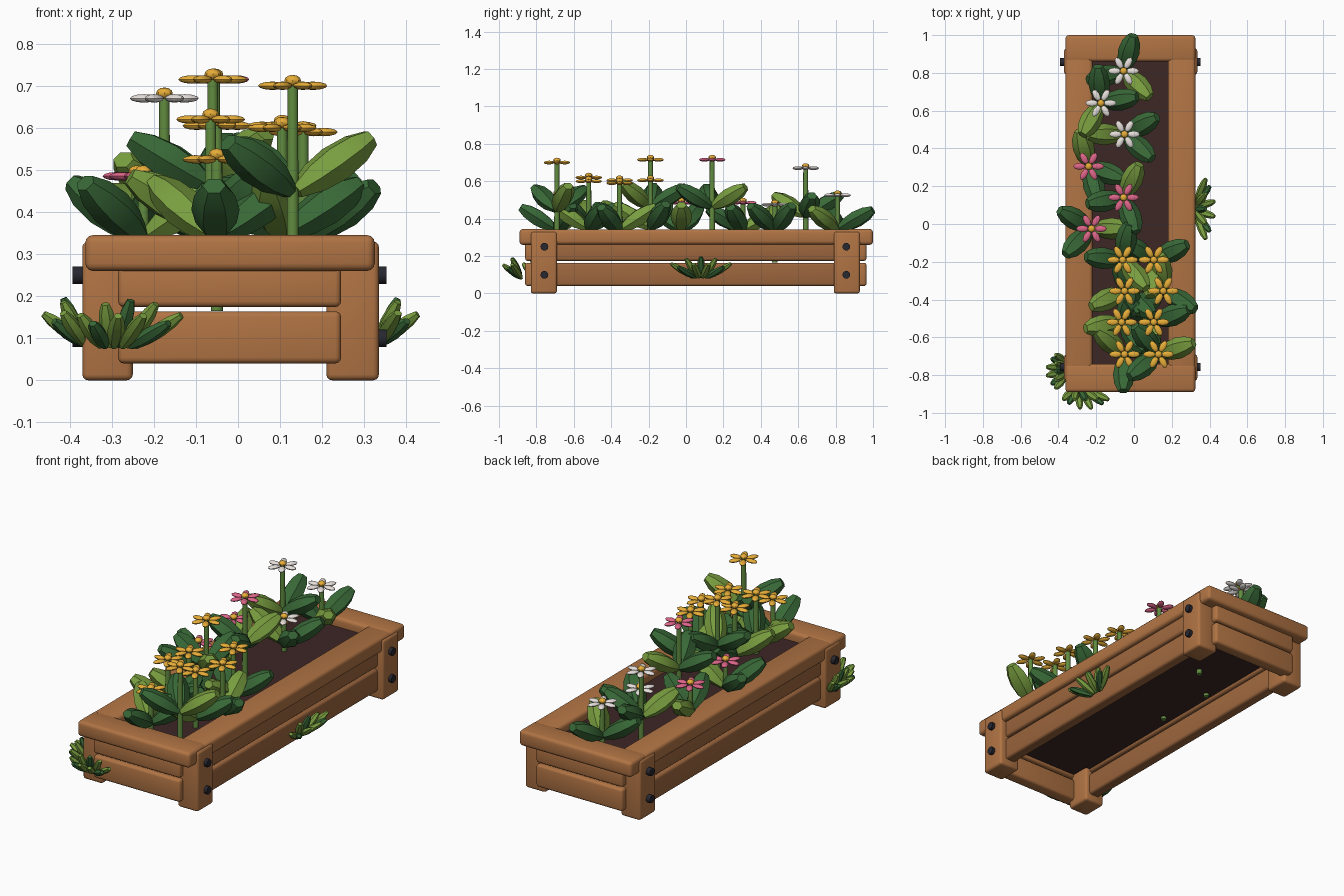
import bpy, bmesh, math, random
from mathutils import Vector, Matrix

if "Cube" in bpy.data.objects:
    bpy.data.objects.remove(bpy.data.objects["Cube"])

random.seed(4)


def mat(name, rgb):
    m = bpy.data.materials.new(name)
    m.diffuse_color = (*rgb, 1)
    m.use_nodes = True
    m.node_tree.nodes["Principled BSDF"].inputs["Base Color"].default_value = m.diffuse_color
    return m


WOOD = mat("wood", (0.44, 0.175, 0.058))
WOOD_DARK = mat("plank_wood", (0.34, 0.135, 0.048))
IRON = mat("iron", (0.02, 0.02, 0.03))
SOIL = mat("soil", (0.045, 0.02, 0.018))
DARK = mat("dark_leaf", (0.04, 0.14, 0.038))
LIGHT = mat("light_leaf", (0.19, 0.34, 0.05))
STEM = mat("stem_green", (0.12, 0.26, 0.05))
WHITE = mat("white_petal", (0.8, 0.75, 0.72))
PINK = mat("pink_petal", (0.72, 0.13, 0.25))
YELLOW = mat("yellow_petal", (0.8, 0.42, 0.04))


def finish(name, bm, material, angle=40):
    bmesh.ops.recalc_face_normals(bm, faces=bm.faces)
    me = bpy.data.meshes.new(name)
    bm.to_mesh(me)
    bm.free()
    me.materials.append(material)
    ob = bpy.data.objects.new(name, me)
    bpy.context.collection.objects.link(ob)
    bpy.ops.object.select_all(action='DESELECT')
    ob.select_set(True)
    bpy.context.view_layer.objects.active = ob
    bpy.ops.object.shade_smooth_by_angle(angle=math.radians(angle))
    return ob


def box(name, x, y, z, material, bevel=0.014):
    lo, hi = Vector((x[0], y[0], z[0])), Vector((x[1], y[1], z[1]))
    bm = bmesh.new()
    bmesh.ops.create_cube(bm, size=1, matrix=Matrix.Translation((lo + hi) / 2) @ Matrix.Diagonal((*(hi - lo), 1)))
    if bevel:
        bmesh.ops.bevel(bm, geom=bm.edges[:], offset=bevel, segments=3, profile=0.5, affect='EDGES')
    return finish(name, bm, material)


def ellipsoid(bm, centre, radii, turn=0.0, u=8, v=6):
    m = Matrix.Translation(centre) @ Matrix.Rotation(turn, 4, 'Z') @ Matrix.Diagonal((*radii, 1))
    bmesh.ops.create_uvsphere(bm, u_segments=u, v_segments=v, radius=1, matrix=m)


def leaf(bm, base, tip, width, thick, n=6):
    # plump, blunt spindle from base to tip
    base, tip = Vector(base), Vector(tip)
    d = tip - base
    side = d.cross(Vector((0, 0, 1))).normalized()
    up = side.cross(d).normalized()
    rings = []
    for t, w in ((0, 0.42), (0.25, 0.85), (0.52, 1.0), (0.8, 0.85), (1, 0.48)):
        c = base + d * t
        rings.append([bm.verts.new(c + side * (width / 2 * w * math.cos(k * math.tau / n))
                                   + up * (thick / 2 * w * math.sin(k * math.tau / n))) for k in range(n)])
    for a, b in zip(rings, rings[1:]):
        for k in range(n):
            bm.faces.new((a[k], a[(k + 1) % n], b[(k + 1) % n], b[k]))
    bm.faces.new(rings[0])
    bm.faces.new(rings[-1])


# timber box: posts, planks, rim
for sx, px in (("left", (-0.37, -0.25)), ("right", (0.21, 0.335))):
    for sy, py in (("front", (-0.83, -0.69)), ("back", (0.79, 0.93))):
        box(f"{sy}_{sx}_post", px, py, (0, 0.33), WOOD)
for lvl, pz in (("lower", (0.04, 0.164)), ("upper", (0.174, 0.275))):
    box(f"left_{lvl}_plank", (-0.34, -0.275), (-0.80, 0.90), pz, WOOD_DARK)
    box(f"right_{lvl}_plank", (0.235, 0.30), (-0.80, 0.90), pz, WOOD_DARK)
    box(f"front_{lvl}_plank", (-0.285, 0.245), (-0.86, -0.79), pz, WOOD)
    box(f"back_{lvl}_plank", (-0.285, 0.245), (0.895, 0.965), pz, WOOD)
box("front_rim", (-0.363, 0.325), (-0.89, -0.74), (0.26, 0.345), WOOD, 0.018)
box("back_rim", (-0.363, 0.325), (0.86, 1.0), (0.26, 0.345), WOOD, 0.018)
box("left_rim", (-0.363, -0.22), (-0.86, 0.97), (0.262, 0.343), WOOD, 0.018)
box("right_rim", (0.18, 0.325), (-0.86, 0.97), (0.262, 0.343), WOOD, 0.018)
box("soil", (-0.28, 0.24), (-0.80, 0.91), (0.19, 0.295), SOIL, 0)

# bolts on the long sides
bm = bmesh.new()
for x in (-0.375, 0.335):
    for y in (-0.757, 0.857):
        for z in (0.10, 0.25):
            bmesh.ops.create_cone(bm, cap_ends=True, segments=12, radius1=0.021, radius2=0.021, depth=0.036,
                                  matrix=Matrix.Translation((x, y, z)) @ Matrix.Rotation(math.pi / 2, 4, 'Y'))
finish("bolts", bm, IRON)

# plants: x, y, flower height, petal colour, leaf directions (first leaf is light)
PLANTS = [
    (-0.055, 0.81, 0.525, "white", (315, 75, 195)),
    (-0.175, 0.64, 0.67, "white", (240, 10, 95)),
    (-0.05, 0.475, 0.475, "white", (180, 28, 318)),
    (-0.24, 0.305, 0.485, "pink", (105, 340, 285)),
    (-0.055, 0.14, 0.715, "pink", (65, 190, 290)),
    (-0.225, -0.025, 0.485, "pink", (0, 150, 225)),
    (-0.06, -0.19, 0.715, "yellow", (310, 80, 175)),
    (0.105, -0.19, 0.605, "yellow", (265, 25, 150)),
    (-0.05, -0.355, 0.605, "yellow", (205, 95, 320)),
    (0.155, -0.355, 0.59, "yellow", (95, 330, 215)),
    (-0.065, -0.52, 0.62, "yellow", (190, 70, 310)),
    (0.105, -0.52, 0.60, "yellow", (260, 20, 140)),
    (-0.05, -0.69, 0.525, "yellow", (140, 268, 25)),
    (0.13, -0.69, 0.70, "yellow", (18, 218, 130)),
]
petals = {"white": bmesh.new(), "pink": bmesh.new(), "yellow": bmesh.new()}
stems, hearts, dark, light = (bmesh.new() for _ in range(4))
for x, y, z, colour, dirs in PLANTS:
    bottom = min(0.29, z - 0.31)
    bmesh.ops.create_cone(stems, cap_ends=True, segments=10, radius1=0.015, radius2=0.013, depth=z - bottom,
                          matrix=Matrix.Translation((x, y, (z + bottom) / 2)))
    ellipsoid(hearts, (x, y, z + 0.012), (0.02, 0.02, 0.014))
    for k in range(6):
        a = k * math.pi / 3
        ellipsoid(petals[colour], (x + 0.048 * math.cos(a), y + 0.048 * math.sin(a), z), (0.034, 0.018, 0.01), a)
    zb = max(0.345, z - 0.25)
    for k, deg in enumerate(dirs):
        a = math.radians(deg)
        c, s = math.cos(a), math.sin(a)
        lift = random.uniform(0.10, 0.13)
        leaf(dark if k else light, (x + 0.01 * c, y + 0.01 * s, zb), (x + 0.195 * c, y + 0.195 * s, zb + lift),
             0.115, 0.095)

# small sprigs growing from the sides of the box
for root, out, lo, hi in (((0.31, 0.08, 0.085), Vector((1, 0, 0)), -0.16, 0.16),
                          ((-0.345, -0.77, 0.085), Vector((-1, 0, 0)), -0.08, 0.10),
                          ((-0.285, -0.86, 0.08), Vector((0, -1, 0)), -0.09, 0.15)):
    root = Vector(root)
    along = Vector((-out.y, out.x, 0))
    for k in range(9):
        s = k / 4 - 1
        o = 0.12 - 0.05 * s * s if k % 2 else 0.07
        rise = 0.11 - 0.035 * s * s - (0.035 if k % 2 else 0)
        tip = root + out * o + along * (lo + (hi - lo) * k / 8) + Vector((0, 0, rise))
        leaf(dark if k % 3 == 1 else light, root + along * 0.04 * s + out * 0.02, tip, 0.042, 0.036)

for colour, m in (("white", WHITE), ("pink", PINK), ("yellow", YELLOW)):
    finish(f"{colour}_petals", petals[colour], m)
finish("flower_stems", stems, STEM)
finish("flower_centres", hearts, YELLOW)
finish("dark_leaves", dark, DARK, 50)
finish("light_leaves", light, LIGHT, 50)
